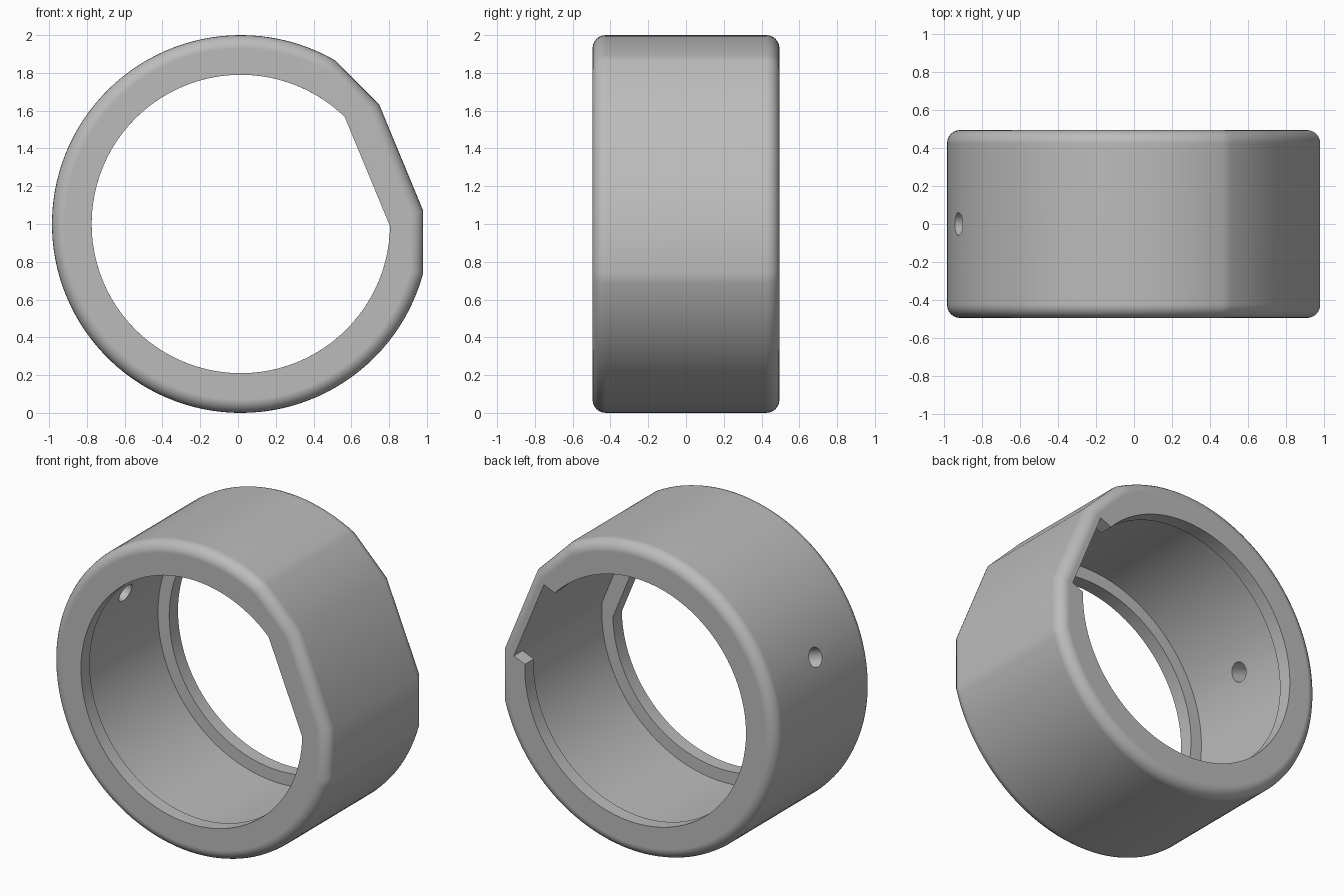
import bpy, bmesh, math
from mathutils import Vector, Matrix

if "Cube" in bpy.data.objects:
    bpy.data.objects.remove(bpy.data.objects["Cube"])

CX, CZ = 0.015, 1.0                # ring axis
TILT = math.radians(22.5)          # direction of the flattened side
HALF = 0.495                       # half of the ring depth
LIP = 0.09                         # thickness of the end lips

gray = bpy.data.materials.new("plain gray")
gray.use_nodes = True
gray.diffuse_color = (0.5, 0.5, 0.5, 1)
gray.node_tree.nodes["Principled BSDF"].inputs["Base Color"].default_value = (0.5, 0.5, 0.5, 1)


def at(radius, angle, y=0.0):
    return Vector((CX + radius * math.cos(angle), y, CZ + radius * math.sin(angle)))


def outline(radius, gap, corners=(), steps=96):
    """Circle with an open arc of half-angle gap around the flat, plus flat corners."""
    start, sweep = TILT + gap, 2 * math.pi - 2 * gap
    count = steps if gap else steps - 1
    pts = [(radius, start + sweep * i / steps) for i in range(count + 1)]
    return pts + [(r, TILT + a) for r, a in corners]


def make_object(name, bm):
    bmesh.ops.recalc_face_normals(bm, faces=bm.faces[:])
    mesh = bpy.data.meshes.new(name)
    bm.to_mesh(mesh)
    bm.free()
    mesh.materials.append(gray)
    obj = bpy.data.objects.new(name, mesh)
    bpy.context.collection.objects.link(obj)
    return obj


def prism(name, pts, y0, y1, bevel=0.0):
    bm = bmesh.new()
    face = bm.faces.new([bm.verts.new(at(r, a, y0)) for r, a in pts])
    ext = bmesh.ops.extrude_face_region(bm, geom=[face], use_keep_orig=True)
    moved = [g for g in ext["geom"] if isinstance(g, bmesh.types.BMVert)]
    bmesh.ops.translate(bm, vec=(0, y1 - y0, 0), verts=moved)
    bmesh.ops.recalc_face_normals(bm, faces=bm.faces[:])
    if bevel:
        rims = [e for e in bm.edges if abs(e.verts[0].co.y - e.verts[1].co.y) < 1e-5]
        bmesh.ops.bevel(bm, geom=rims, offset=bevel, segments=6, profile=0.5,
                        affect='EDGES', clamp_overlap=False)
    return make_object(name, bm)


# Outer body with three flats on one side and rounded rims
corner = math.radians(18.35)
ring = prism("ring_body", outline(1.0, math.radians(37.7), [(0.968, -corner), (0.968, corner)]),
             -HALF, HALF, 0.07)


def flat_gap(radius, flat):
    return math.acos(flat / radius)


# Main bore, flattened front opening and round back opening
cutters = [
    prism("bore_cutter", outline(0.87, flat_gap(0.87, 0.825)), LIP - HALF, HALF - LIP),
    prism("front_opening_cutter", outline(0.79, flat_gap(0.79, 0.725)), -1, 0.1),
    prism("back_opening_cutter", outline(0.79, 0), 0.05, 1),
]

# Key notch through the back lip
bm = bmesh.new()
bmesh.ops.create_cube(bm, size=1)
bmesh.ops.scale(bm, vec=(0.323, 0.6, 0.56), verts=bm.verts[:])
bmesh.ops.transform(bm, verts=bm.verts[:], matrix=Matrix.Translation(at(0.662, TILT, 0.55))
                    @ Matrix.Rotation(-TILT, 4, 'Y'))
cutters.append(make_object("notch_cutter", bm))

# Small pin hole through the wall opposite
hole_angle = math.radians(160)
bm = bmesh.new()
bmesh.ops.create_cone(bm, cap_ends=True, segments=32, radius1=0.06, radius2=0.06, depth=0.4)
bmesh.ops.transform(bm, verts=bm.verts[:], matrix=Matrix.Translation(at(0.93, hole_angle))
                    @ Matrix.Rotation(math.pi / 2 - hole_angle, 4, 'Y'))
cutters.append(make_object("pin_hole_cutter", bm))

bpy.ops.object.select_all(action='DESELECT')
ring.select_set(True)
bpy.context.view_layer.objects.active = ring
for cutter in cutters:
    cutter.hide_render = True
    mod = ring.modifiers.new(cutter.name, 'BOOLEAN')
    mod.operation, mod.solver, mod.object = 'DIFFERENCE', 'EXACT', cutter
    bpy.ops.object.modifier_apply(modifier=mod.name)
    bpy.data.objects.remove(cutter)

# Smooth walls with crisp edges and flat rims
bpy.ops.object.shade_smooth_by_angle(angle=math.radians(30))
weighted = ring.modifiers.new("flat_rims", 'WEIGHTED_NORMAL')
weighted.keep_sharp = True
